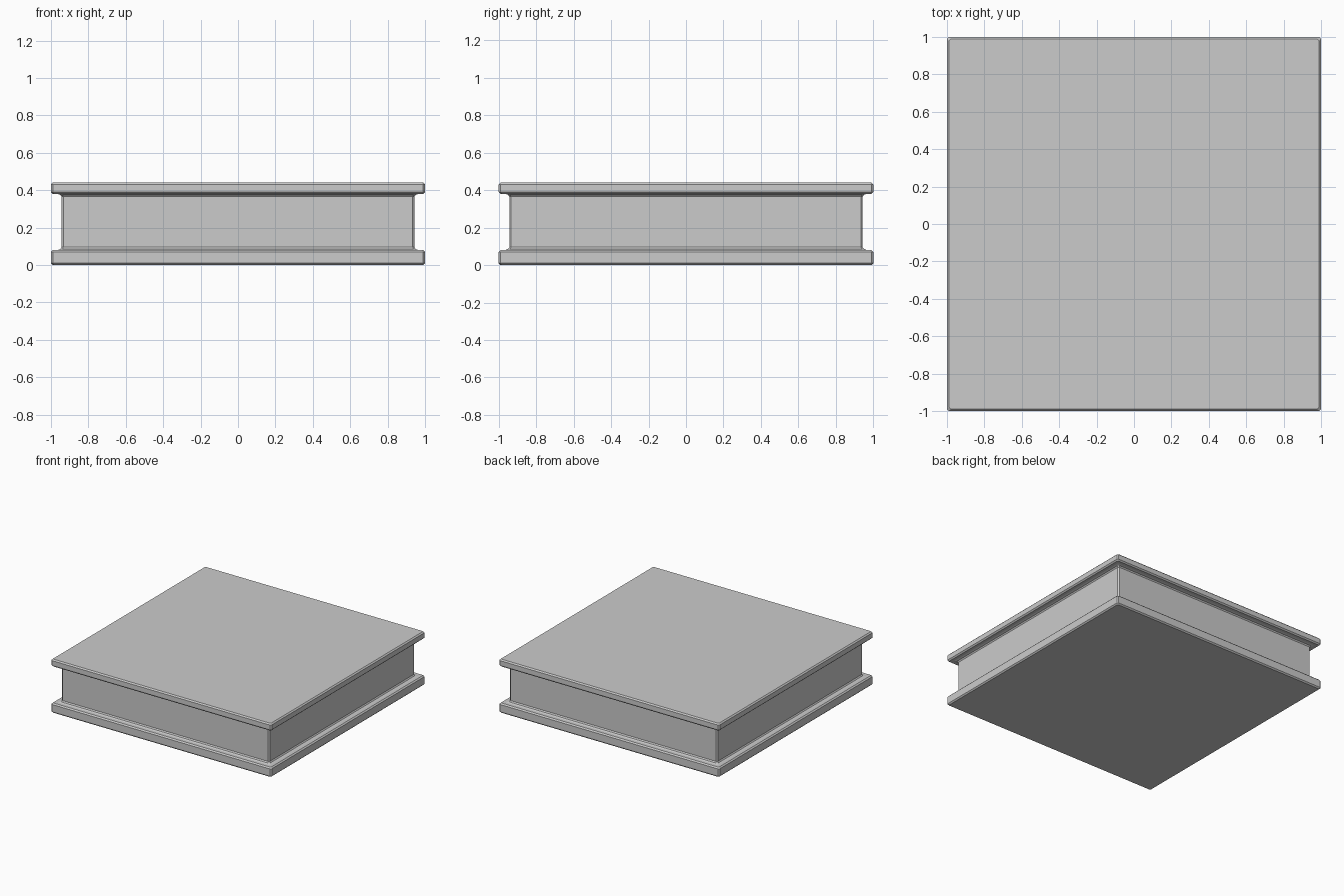
import bpy, bmesh

if "Cube" in bpy.data.objects:
    bpy.data.objects.remove(bpy.data.objects["Cube"])

# Side profile from bottom to top: (half width, height)
PROFILE = [
    (0.99, 0.0), (1.0, 0.01), (1.0, 0.07), (0.99, 0.08),          # base slab
    (0.965, 0.08), (0.95, 0.085), (0.943, 0.095),                 # lower cove
    (0.943, 0.365),                                               # body wall
    (0.95, 0.375), (0.965, 0.38),                                 # upper cove
    (0.99, 0.38), (1.0, 0.39), (1.0, 0.43), (0.99, 0.44),         # top slab
]
CHAMFER = 0.01


def ring(bm, h, z):
    """Square outline with small chamfered corners."""
    c = h - CHAMFER
    pts = [(c, -h), (h, -c), (h, c), (c, h), (-c, h), (-h, c), (-h, -c), (-c, -h)]
    return [bm.verts.new((x, y, z)) for x, y in pts]


# Plinth: the profile carried round the chamfered square and capped
bm = bmesh.new()
rings = [ring(bm, h, z) for h, z in PROFILE]
for a, b in zip(rings, rings[1:]):
    for i in range(8):
        j = (i + 1) % 8
        bm.faces.new((a[i], a[j], b[j], b[i]))
bm.faces.new(rings[0][::-1])
bm.faces.new(rings[-1])
bmesh.ops.recalc_face_normals(bm, faces=bm.faces)

mesh = bpy.data.meshes.new("plinth")
bm.to_mesh(mesh)
bm.free()
bpy.context.collection.objects.link(bpy.data.objects.new("plinth", mesh))
